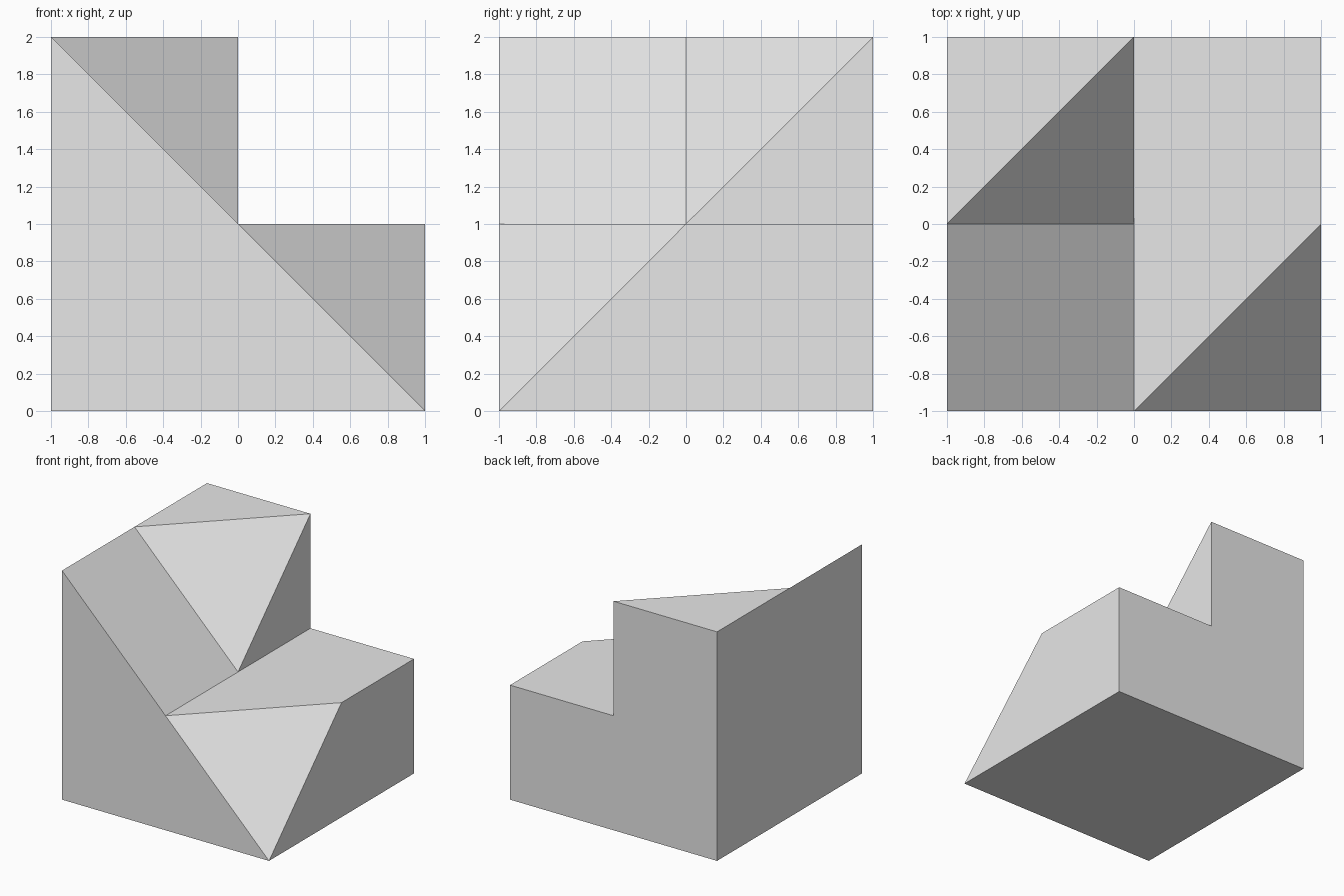
import bpy
import bmesh
from itertools import product
from collections import Counter

cube = bpy.data.objects.get("Cube")
if cube:
    bpy.data.objects.remove(cube, do_unlink=True)

grey = bpy.data.materials.new("light grey")
grey.use_nodes = True
colour = (0.8, 0.8, 0.8, 1)
grey.diffuse_color = colour
grey.node_tree.nodes["Principled BSDF"].inputs["Base Color"].default_value = colour

bm = bmesh.new()


def add_cell(x, y, z, keep=lambda x, y, z: True):
    """Unit cell from its low corner, hulled over the corners that are kept."""
    corners = [c for c in product((x, x + 1), (y, y + 1), (z, z + 1)) if keep(*c)]
    verts = [bm.verts.new(c) for c in corners]
    bmesh.ops.convex_hull(bm, input=verts)


# Lower layer: three full cells and one with its outer front corner cut off
add_cell(-1, -1, 0)
add_cell(-1, 0, 0)
add_cell(0, 0, 0)
add_cell(0, -1, 0, lambda x, y, z: x - y + z <= 2)

# Upper layer: front ramp, and back cell with its inner front corner cut off
add_cell(-1, -1, 1, lambda x, y, z: x + z <= 1)
add_cell(-1, 0, 1, lambda x, y, z: x - y + z <= 1)


def merge_flat():
    bmesh.ops.dissolve_limit(bm, angle_limit=0.01, verts=bm.verts[:], edges=bm.edges[:])


# Drop the touching inner faces, then weld the cells into one solid
merge_flat()


def centre(face):
    return tuple(round(c, 3) + 0.0 for c in face.calc_center_median())


count = Counter(centre(f) for f in bm.faces)
inner = [f for f in bm.faces if count[centre(f)] > 1]
bmesh.ops.delete(bm, geom=inner, context='FACES')
bmesh.ops.remove_doubles(bm, verts=bm.verts[:], dist=0.001)
merge_flat()
bmesh.ops.recalc_face_normals(bm, faces=bm.faces[:])

mesh = bpy.data.meshes.new("stepped_block")
bm.to_mesh(mesh)
bm.free()
mesh.materials.append(grey)
block = bpy.data.objects.new("stepped_block", mesh)
bpy.context.collection.objects.link(block)
